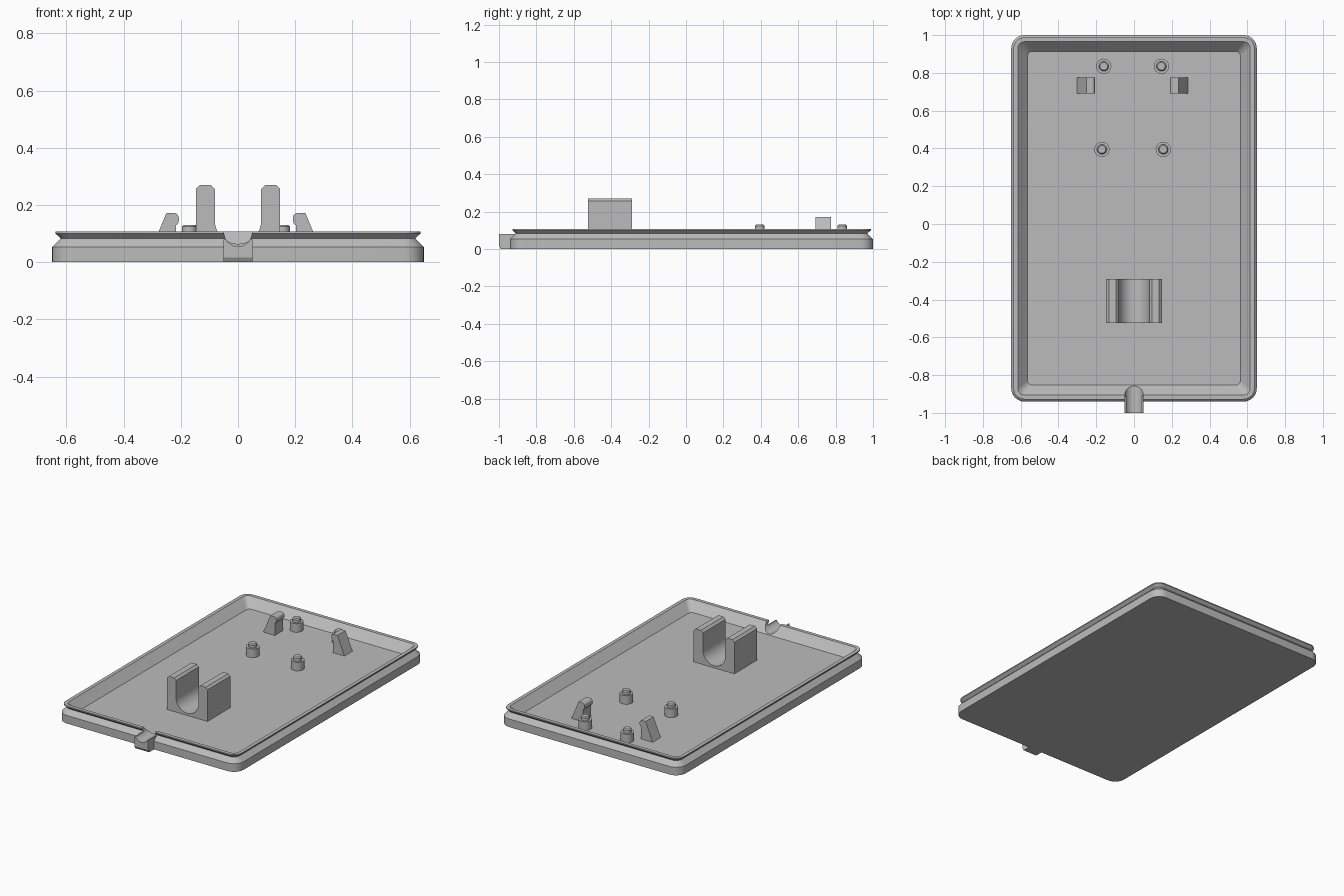
import bpy, bmesh, math

if "Cube" in bpy.data.objects:
    bpy.data.objects.remove(bpy.data.objects["Cube"])

grey = bpy.data.materials.new("plain grey")
grey.diffuse_color = (0.5, 0.5, 0.5, 1)
grey.use_nodes = True
grey.node_tree.nodes["Principled BSDF"].inputs["Base Color"].default_value = grey.diffuse_color


def make(name, verts, faces):
    me = bpy.data.meshes.new(name)
    me.from_pydata(verts, [], faces)
    bm = bmesh.new()
    bm.from_mesh(me)
    bmesh.ops.recalc_face_normals(bm, faces=bm.faces)
    bm.to_mesh(me)
    bm.free()
    me.materials.append(grey)
    ob = bpy.data.objects.new(name, me)
    bpy.context.collection.objects.link(ob)
    return ob


def loft(name, rings):
    """Closed solid through rings of equal point count."""
    n = len(rings[0])
    faces = [[k * n + i, k * n + (i + 1) % n, (k + 1) * n + (i + 1) % n, (k + 1) * n + i]
             for k in range(len(rings) - 1) for i in range(n)]
    faces += [list(range(n))[::-1], list(range((len(rings) - 1) * n, len(rings) * n))]
    return make(name, [p for r in rings for p in r], faces)


def activate(ob):
    bpy.ops.object.select_all(action='DESELECT')
    ob.select_set(True)
    bpy.context.view_layer.objects.active = ob


def smooth(ob):
    activate(ob)
    bpy.ops.object.shade_smooth_by_angle(angle=math.radians(25))


def cut(ob, cutter):
    activate(ob)
    mod = ob.modifiers.new("cut", 'BOOLEAN')
    mod.operation = 'DIFFERENCE'
    mod.solver = 'EXACT'
    mod.object = cutter
    bpy.ops.object.modifier_apply(modifier=mod.name)


def rounded_ring(inset, z):
    r = max(0.07 - inset, 0.025)
    hx, hy, seg = 0.65 - inset, 0.97 - inset, 8
    pts = []
    for c, (sx, sy) in enumerate([(1, 1), (-1, 1), (-1, -1), (1, -1)]):
        for i in range(seg + 1):
            a = math.pi / 2 * (c + i / seg)
            pts.append((sx * (hx - r) + r * math.cos(a),
                        0.03 + sy * (hy - r) + r * math.sin(a), z))
    return pts


FLOOR = 0.05

# Tray: outer wall, snap groove, rim, sloping inner wall, floor
profile = [(0, 0), (0, 0.053), (0.03, 0.083), (0.012, 0.1), (0.012, 0.107),
           (0.035, 0.107), (0.0865, FLOOR)]
tray = loft("tray", [rounded_ring(d, z) for d, z in profile])

# Cable spout at the front with a round channel through the wall
side = [(-0.99, 0), (-1, 0.017), (-1, 0.08), (-0.89, 0.08), (-0.89, 0)]
spout = loft("cable_spout", [[(x, y, z) for y, z in side] for x in (-0.05, 0.05)])
circle = [(0.0485 * math.cos(i * math.pi / 24), 0.1035 + 0.0485 * math.sin(i * math.pi / 24))
          for i in range(48)]
channel = loft("channel_cutter", [[(x, y, z) for x, z in circle] for y in (-1.1, -0.7)])
for ob in (tray, spout):
    cut(ob, channel)
    smooth(ob)
channel.hide_render = True
channel.hide_set(True)

# U-shaped cradle
R, ZC, W, TOP, C = 0.081, 0.145, 0.147, 0.27, 0.014
half = [(W, FLOOR - 0.01), (W, TOP - C), (W - C, TOP), (R + C, TOP), (R, TOP - C)]
arc = [(R * math.cos(a), ZC - R * math.sin(a)) for a in [math.pi * i / 24 for i in range(25)]]
outline = half + arc + [(-x, z) for x, z in reversed(half)]
smooth(loft("cradle", [[(x, y, z) for x, z in outline] for y in (-0.525, -0.29)]))

# Pair of snap clips with rounded hooks
MID = -0.0075
hook = [(0.011 * math.cos(a), 0.15 + 0.02 * math.sin(a))
        for a in [math.radians(90 - 18 * i) for i in range(11)]]
clip = [(-0.298, FLOOR - 0.01), (-0.243, 0.172), (-0.213, 0.172)]
clip += [(-0.21 + x, z) for x, z in hook] + [(-0.21, FLOOR - 0.01)]
for s, label in ((1, "left"), (-1, "right")):
    smooth(loft(label + "_clip", [[(MID + s * x, y, z) for x, z in clip]
                                  for y in (0.692, 0.775)]))

# Stepped mounting posts
for i, (px, py) in enumerate([(-0.16, 0.835), (0.145, 0.835), (-0.17, 0.395), (0.155, 0.395)]):
    steps = [(0.04, FLOOR - 0.01), (0.04, 0.106), (0.026, 0.106), (0.026, 0.124), (0.02, 0.13)]
    smooth(loft(f"post_{i + 1}", [[(px + r * math.cos(a), py + r * math.sin(a), z)
                                   for a in [math.tau * k / 32 for k in range(32)]]
                                  for r, z in steps]))
